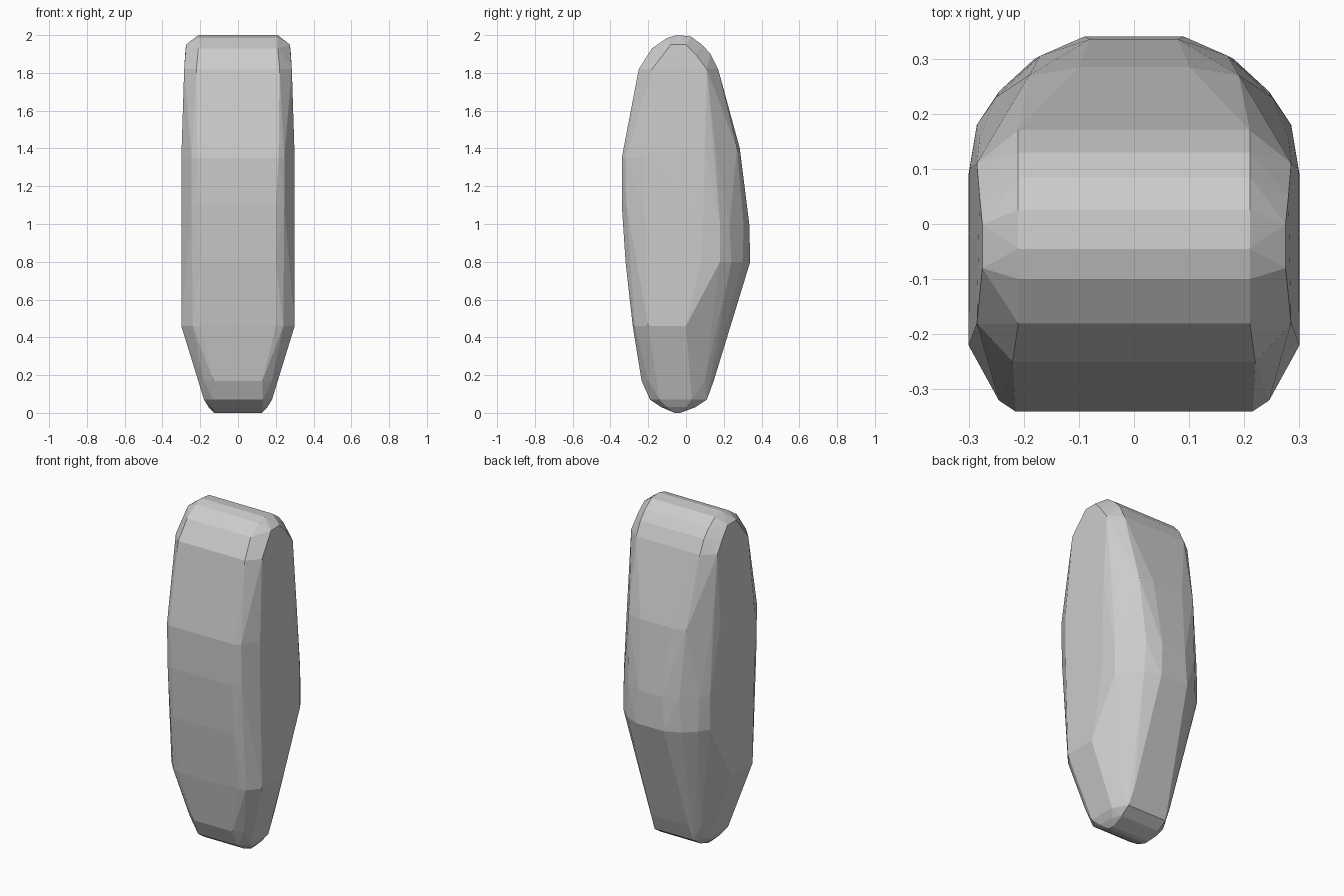
import bpy, bmesh

# Faceted stone: half outlines (x, y) per height, mirrored and wrapped in a hull
sections = [
    (2.00, [(.21, -.045)]),
    (1.993, [(.21, .025)]),
    (1.985, [(.21, -.10)]),
    (1.95, [(.275, -.08), (.275, 0), (.21, .085)]),
    (1.93, [(.21, -.18)]),
    (1.90, [(.21, .13), (.28, .05)]),
    (1.82, [(.22, -.25), (.285, -.18), (.21, .17), (.285, .11)]),
    (1.40, [(.19, .27), (.28, .155), (.298, .10), (.10, .285)]),
    (1.35, [(.215, -.34), (.245, -.32), (.30, -.22)]),
    (1.10, [(.20, -.34), (.245, -.315), (.30, -.22)]),
    (1.00, [(.08, .335), (.17, .305), (.25, .23), (.285, .18), (.30, .09)]),
    (0.80, [(.20, -.32), (.09, .34), (.18, .30), (.245, .24), (.285, .18), (.30, .08)]),
    (0.46, [(.20, -.282), (.24, -.27), (.30, -.20), (.30, 0)]),
    (0.17, [(.13, -.235), (.18, -.20), (.12, .147), (.17, .10)]),
    (0.07, [(.13, -.19), (.18, -.14), (.18, .03), (.13, .11)]),
    (0.03, [(.13, -.13), (.155, -.10), (.155, 0), (.13, .05)]),
    (0.00, [(.125, -.06), (.125, -.03)]),
]

bm = bmesh.new()
for z, outline in sections:
    for x, y in outline:
        for side in (-1, 1):
            bm.verts.new((side * x, y, z))
result = bmesh.ops.convex_hull(bm, input=bm.verts[:])
loose = [v for v in bm.verts if not v.link_faces]
bmesh.ops.delete(bm, geom=loose, context='VERTS')
bmesh.ops.recalc_face_normals(bm, faces=bm.faces[:])

mesh = bpy.data.meshes.new("faceted_stone")
bm.to_mesh(mesh)
bm.free()
stone = bpy.data.objects.new("faceted_stone", mesh)
bpy.context.collection.objects.link(stone)
